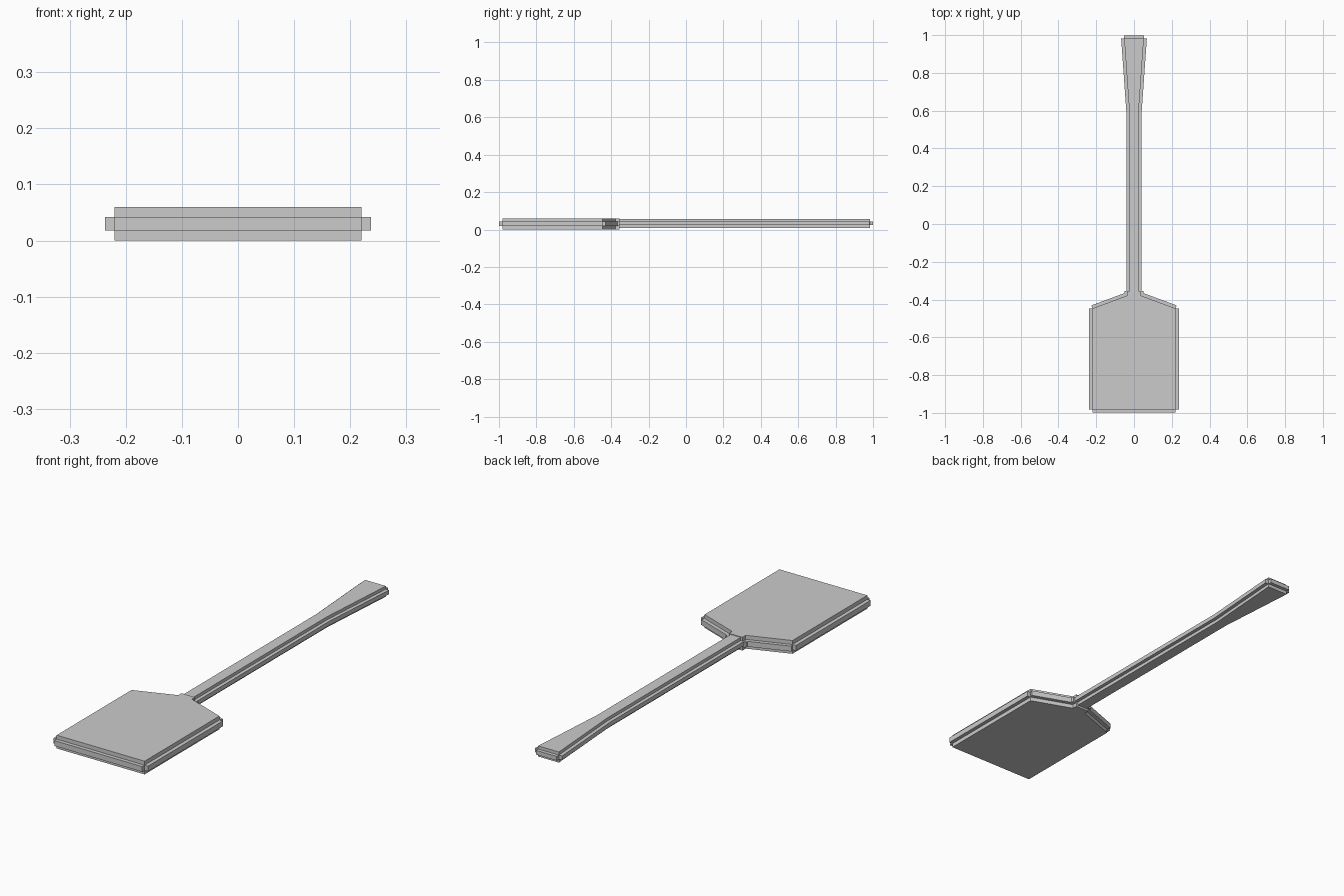
import bpy, bmesh
from mathutils import Vector

if "Cube" in bpy.data.objects:
    bpy.data.objects.remove(bpy.data.objects["Cube"])


def prism(bm, points, z0, z1):
    # Extrude a counter-clockwise outline between two heights
    face = bm.faces.new([bm.verts.new((x, y, z0)) for x, y in points])
    ext = bmesh.ops.extrude_face_region(bm, geom=[face])["geom"]
    verts = [g for g in ext if isinstance(g, bmesh.types.BMVert)]
    bmesh.ops.translate(bm, verts=verts, vec=(0, 0, z1 - z0))


def stepped_slab(name, half, slab_z, rim_z, rim, plain_y):
    # half: right-hand outline from front to back; mirrored to the left
    outline = half + [(-x, y) for x, y in reversed(half)]
    bm = bmesh.new()
    prism(bm, outline, *slab_z)
    side_faces = []
    bm.faces.ensure_lookup_table()
    bmesh.ops.recalc_face_normals(bm, faces=bm.faces[:])
    bm.normal_update()
    # Each edge carries its own raised strip, leaving notched corners
    for a, b in zip(outline, outline[1:] + outline[:1]):
        a, b = Vector(a), Vector(b)
        if abs(a.y - plain_y) < 1e-4 and abs(b.y - plain_y) < 1e-4:
            continue
        d = (b - a).normalized()
        out = Vector((d.y, -d.x)) * rim
        prism(bm, [a, a + out, b + out, b], *rim_z)
    bmesh.ops.recalc_face_normals(bm, faces=bm.faces[:])
    mesh = bpy.data.meshes.new(name)
    bm.to_mesh(mesh)
    bm.free()
    obj = bpy.data.objects.new(name, mesh)
    bpy.context.collection.objects.link(obj)
    return obj


# Broad blade with sloped shoulders and a short neck collar
stepped_slab("blade",
             [(0.22, -0.982), (0.22, -0.447), (0.034, -0.378), (0.034, -0.355)],
             (0.0, 0.06), (0.018, 0.042), 0.017, -0.355)

# Slim handle flaring into a wider grip
stepped_slab("handle",
             [(0.025, -0.37), (0.025, 0.6), (0.052, 0.983)],
             (0.009, 0.057), (0.024, 0.043), 0.016, -0.37)
